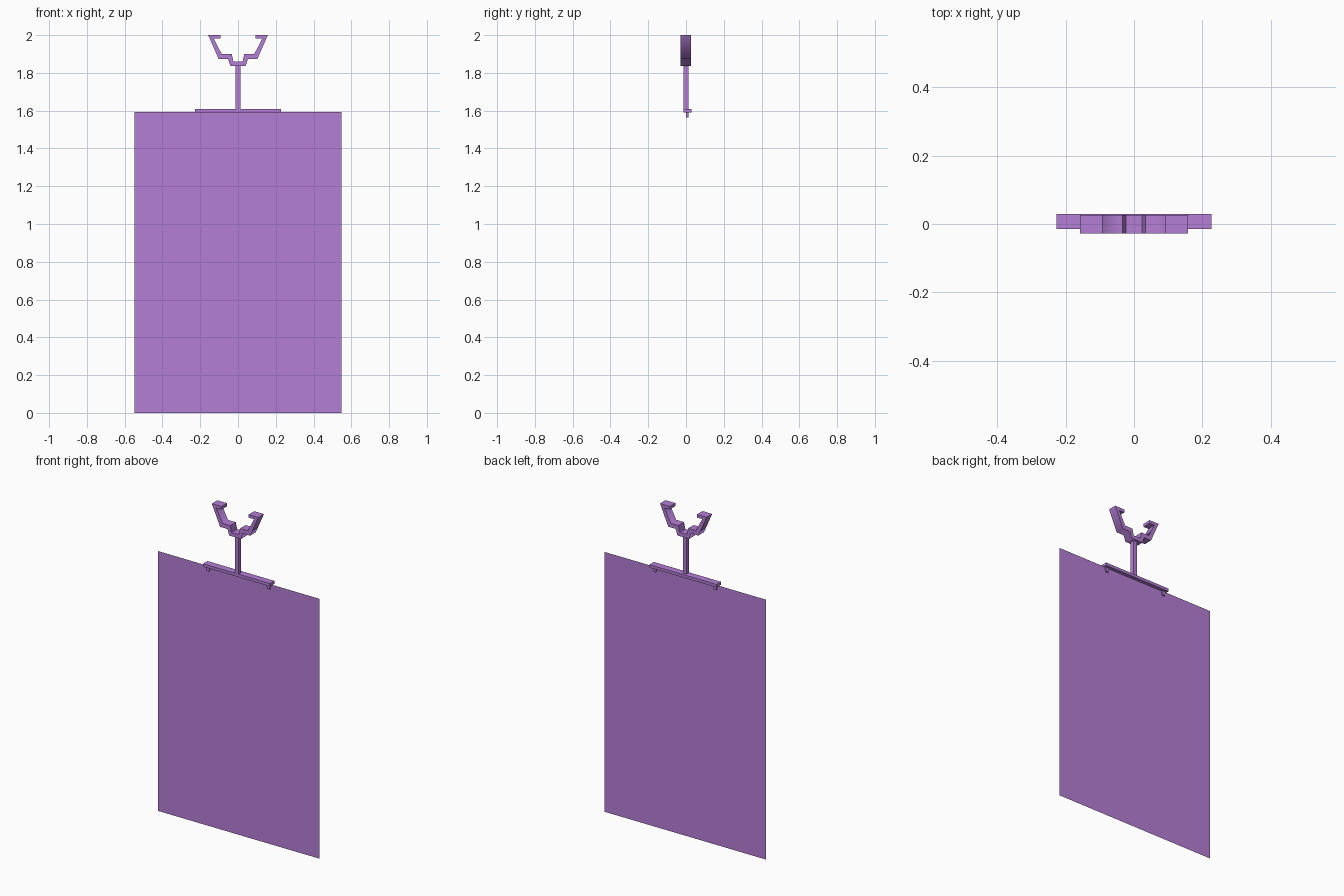
import bpy, bmesh, math

if "Cube" in bpy.data.objects:
    bpy.data.objects.remove(bpy.data.objects["Cube"])

mat = bpy.data.materials.new("purple")
mat.diffuse_color = (0.46, 0.21, 0.67, 1)
mat.use_nodes = True
mat.node_tree.nodes["Principled BSDF"].inputs["Base Color"].default_value = mat.diffuse_color


def finish(name, bm, angle=None):
    bmesh.ops.recalc_face_normals(bm, faces=bm.faces)
    me = bpy.data.meshes.new(name)
    bm.to_mesh(me)
    bm.free()
    me.materials.append(mat)
    ob = bpy.data.objects.new(name, me)
    bpy.context.collection.objects.link(ob)
    if angle:
        bpy.ops.object.select_all(action='DESELECT')
        ob.select_set(True)
        bpy.context.view_layer.objects.active = ob
        bpy.ops.object.shade_smooth_by_angle(angle=math.radians(angle))
    return ob


def box(name, x0, x1, y0, y1, z0, z1, taper=1.0):
    # box whose lower end can be narrowed in x
    bm = bmesh.new()
    bmesh.ops.create_cube(bm, size=1)
    cx = (x0 + x1) / 2
    for v in bm.verts:
        k = taper if v.co.z < 0 else 1
        v.co = (cx + v.co.x * (x1 - x0) * k,
                (y0 + y1) / 2 + v.co.y * (y1 - y0),
                (z0 + z1) / 2 + v.co.z * (z1 - z0))
    return finish(name, bm)


# hanging sheet: a single flat face
bm = bmesh.new()
bm.faces.new([bm.verts.new((x, 0.007, z)) for x, z in
              ((-0.548, 0), (0.548, 0), (0.548, 1.592), (-0.548, 1.592))])
finish("panel", bm)

# clamp bar, its two clips and the rod
box("clamp_bar", -0.227, 0.227, -0.014, 0.029, 1.59, 1.608)
for side, s in (("left", -1), ("right", 1)):
    box("clip_" + side, s * 0.205 - 0.012, s * 0.205 + 0.012,
        0.0, 0.014, 1.563, 1.592, 0.75)
box("rod", -0.0125, 0.0125, -0.0135, 0.0125, 1.606, 1.84)

# ceiling bracket: bent strip, (outer, inner) points of the left half
half = [((-0.092, 2.0), (-0.092, 1.981)),
        ((-0.158, 2.0), (-0.128, 1.981)),
        ((-0.102, 1.873), (-0.086, 1.899)),
        ((-0.052, 1.873), (-0.033, 1.899)),
        ((-0.040, 1.836), (-0.024, 1.859))]
strip = half + [((-a[0], a[1]), (-b[0], b[1])) for a, b in reversed(half)]
bm = bmesh.new()
rings = [[bm.verts.new((p[0], y, p[1])) for p, y in
          ((a, -0.028), (b, -0.028), (b, 0.026), (a, 0.026))] for a, b in strip]
for r, t in zip(rings, rings[1:]):
    for i in range(4):
        j = (i + 1) % 4
        bm.faces.new((r[i], r[j], t[j], t[i]))
bm.faces.new(rings[0])
bm.faces.new(rings[-1])
finish("ceiling_bracket", bm, 75)
